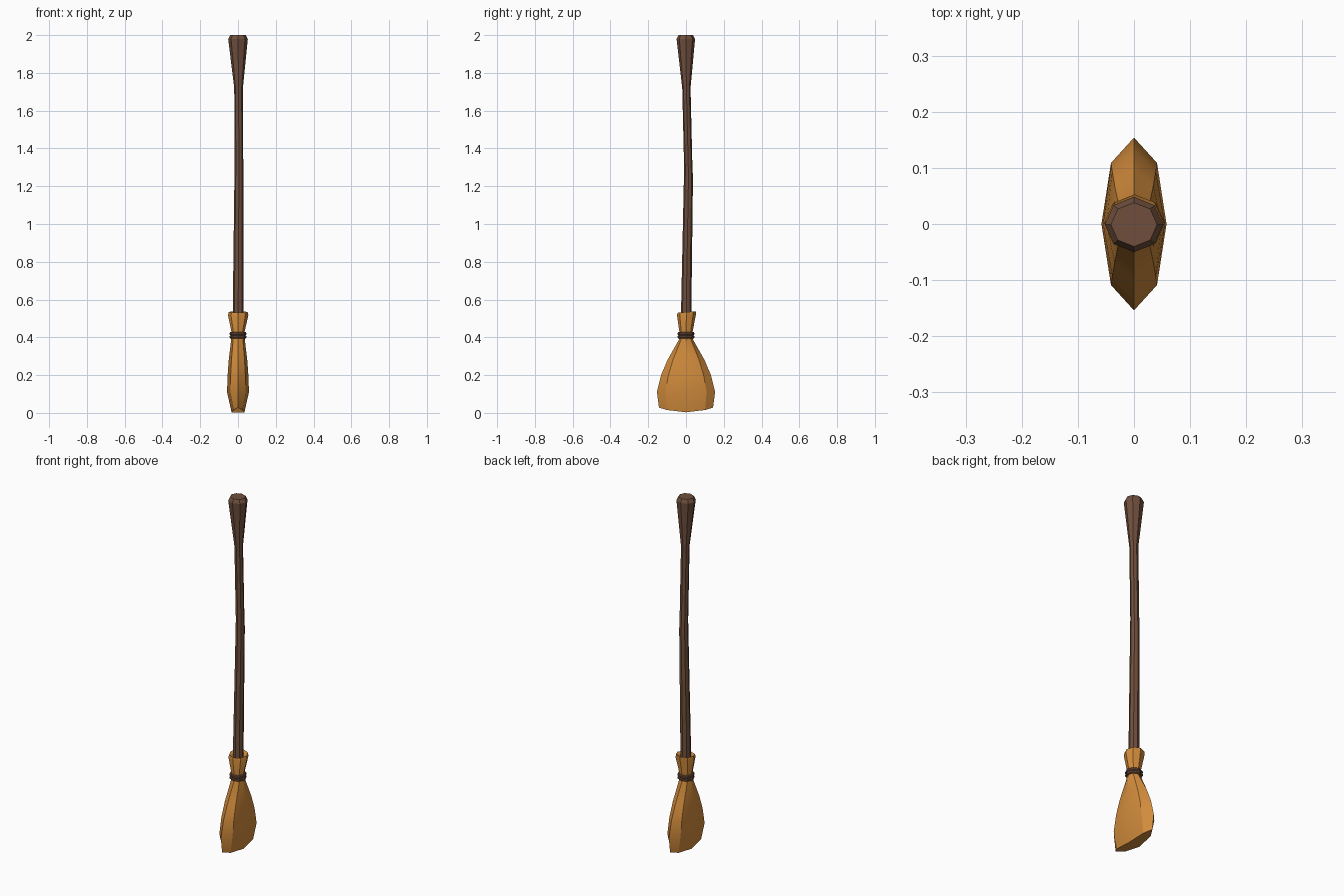
import bpy, bmesh, math

if "Cube" in bpy.data.objects:
    bpy.data.objects.remove(bpy.data.objects["Cube"])

SIDES = 8


def material(name, rgb):
    m = bpy.data.materials.new(name)
    m.diffuse_color = (*rgb, 1)
    m.use_nodes = True
    m.node_tree.nodes["Principled BSDF"].inputs["Base Color"].default_value = m.diffuse_color
    return m


WOOD = material("dark brown wood", (0.16, 0.078, 0.046))
STRAW = material("golden straw", (0.64, 0.26, 0.045))


def loft(name, rings, mat, closed=False, angle=28):
    """Skin eight-sided rings given as (z, rx, ry, cx, cy, sag, tilt)."""
    bm = bmesh.new()
    loops = []
    for ring in rings:
        z, rx, ry, cx, cy, sag, tilt = tuple(ring) + (0,) * (7 - len(ring))
        loop = []
        for i in range(SIDES):
            a = 2 * math.pi * i / SIDES
            c, s = math.cos(a), math.sin(a)
            loop.append(bm.verts.new((cx + rx * c, cy + ry * s,
                                      z + sag * s * s + tilt * s)))
        loops.append(loop)
    pairs = list(zip(loops, loops[1:]))
    if closed:
        pairs.append((loops[-1], loops[0]))
    for a, b in pairs:
        for i in range(SIDES):
            j = (i + 1) % SIDES
            bm.faces.new((a[i], a[j], b[j], b[i]))
    if not closed:
        bm.faces.new(loops[0][::-1])
        bm.faces.new(loops[-1])
    bmesh.ops.recalc_face_normals(bm, faces=bm.faces)
    me = bpy.data.meshes.new(name)
    bm.to_mesh(me)
    bm.free()
    me.materials.append(mat)
    ob = bpy.data.objects.new(name, me)
    bpy.context.collection.objects.link(ob)
    bpy.ops.object.select_all(action='DESELECT')
    ob.select_set(True)
    bpy.context.view_layer.objects.active = ob
    bpy.ops.object.shade_smooth_by_angle(angle=math.radians(angle))
    return ob


# Slightly bowed handle with a flared, chamfered grip
loft("handle", [
    (0.45, 0.028, 0.028, 0.001, 0.001),
    (0.60, 0.028, 0.027, 0.001, 0.002),
    (1.25, 0.024, 0.024, 0.005, 0.013),
    (1.30, 0.023, 0.022, 0.005, 0.012),
    (1.72, 0.023, 0.022, 0.003, 0.002),
    (1.98, 0.052, 0.049, 0, -0.001),
    (2.00, 0.041, 0.039, 0, -0.001),
], WOOD)

# Flattened bristles: fanned brush, tied neck, flared collar with recessed top
loft("bristles", [
    (0.003, 0.034, 0.143, 0, 0, 0.025),
    (0.11, 0.058, 0.154),
    (0.20, 0.055, 0.132),
    (0.28, 0.049, 0.098),
    (0.39, 0.036, 0.036),
    (0.43, 0.035, 0.035),
    (0.518, 0.054, 0.050, 0.001, 0.002),
    (0.534, 0.050, 0.049, 0.001, 0.004, 0, 0.004),
    (0.520, 0.026, 0.026, 0.001, 0.001),
], STRAW)

# Two cord loops around the neck
for k, z in enumerate((0.403, 0.419)):
    prof = [(-0.008, 0.034), (-0.008, 0.041), (-0.004, 0.0445),
            (0.004, 0.0445), (0.008, 0.041), (0.008, 0.034)]
    loft(f"binding_{k + 1}", [(z + dz, r, r) for dz, r in prof], WOOD, closed=True)
